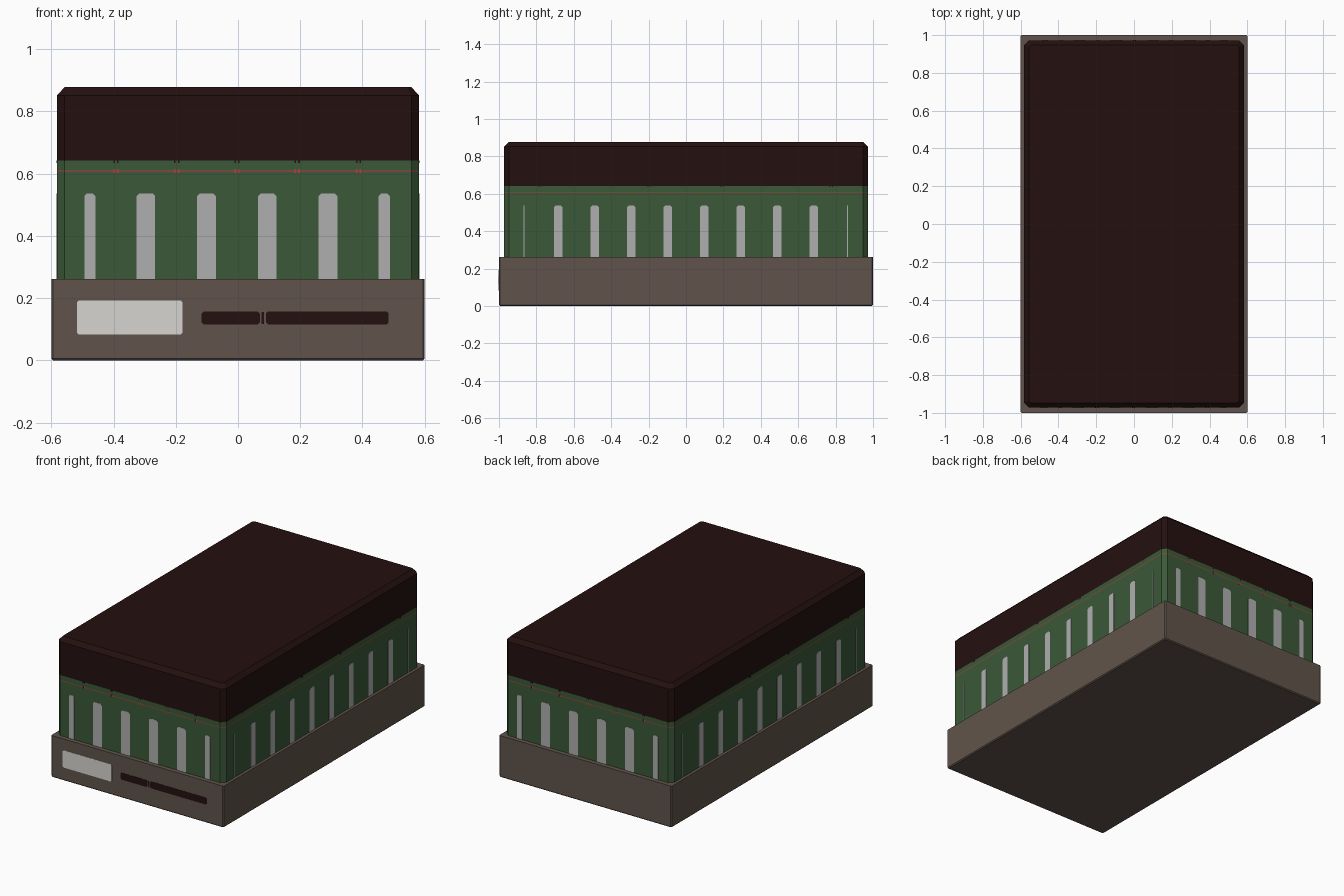
import bpy, bmesh, math

if "Cube" in bpy.data.objects:
    bpy.data.objects.remove(bpy.data.objects["Cube"])

def material(name, rgb):
    m = bpy.data.materials.new(name)
    m.diffuse_color = (*rgb, 1)
    m.use_nodes = True
    m.node_tree.nodes["Principled BSDF"].inputs["Base Color"].default_value = m.diffuse_color
    return m

BROWN = material("tray brown", (0.118, 0.088, 0.069))
GREEN = material("box green", (0.043, 0.099, 0.040))
DARK = material("lid dark maroon", (0.0175, 0.0050, 0.0047))
RED = material("stripe red", (0.50, 0.045, 0.045))
GREY = material("window grey", (0.43, 0.43, 0.43))
WHITE = material("label white", (0.67, 0.66, 0.63))

HX, HY = 0.582, 0.972   # half sizes of the inner box

def finish(bm, name, mats):
    bmesh.ops.recalc_face_normals(bm, faces=bm.faces[:])
    me = bpy.data.meshes.new(name)
    bm.to_mesh(me)
    bm.free()
    for m in mats:
        me.materials.append(m)
    ob = bpy.data.objects.new(name, me)
    bpy.context.collection.objects.link(ob)
    return ob

def octagon(hx, hy, c):
    return [(hx - c, -hy), (hx, -hy + c), (hx, hy - c), (hx - c, hy),
            (-hx + c, hy), (-hx, hy - c), (-hx, -hy + c), (-hx + c, -hy)]

def stack(name, levels, mats, rule):
    """Chamfered box lofted through (z, half x, half y, chamfer) levels."""
    bm = bmesh.new()
    rings = [[bm.verts.new((x, y, z)) for x, y in octagon(hx, hy, c)]
             for z, hx, hy, c in levels]
    bm.faces.new(rings[0])
    bm.faces.new(rings[-1])
    for a, b in zip(rings, rings[1:]):
        for i in range(8):
            j = (i + 1) % 8
            bm.faces.new((a[i], a[j], b[j], b[i]))
    for f in bm.faces:
        f.material_index = rule(f.calc_center_median().z)
    return finish(bm, name, mats)

# Tray with a small bevel along its edges
stack("tray", [(0, 0.594, 0.994, 0.004), (0.006, 0.6, 1, 0.006), (0.262, 0.6, 1, 0.006)],
      [BROWN], lambda z: 0)

# Box: green wall, thin red stripe, dark upper part with bevelled rim
def band(z):
    return 2 if z > 0.642 else 1 if 0.607 < z < 0.611 else 0

stack("box", [(z, HX, HY, 0.025) for z in (0.262, 0.6072, 0.6108, 0.642, 0.852)]
      + [(0.878, HX - 0.025, HY - 0.025, 0.012)],
      [GREEN, RED, DARK], band)

# Flat painted plates, placed on a wall by (u, z) outlines
def plates(name, outlines, mat, angle, dist, thick=0.0015):
    bm = bmesh.new()
    c, s = math.cos(angle), math.sin(angle)
    for pts in outlines:
        rings = [[bm.verts.new((u * c + d * s, u * s - d * c, z)) for u, z in pts]
                 for d in (dist - 0.001, dist + thick)]
        n = len(pts)
        bm.faces.new(rings[0])
        bm.faces.new(rings[1])
        for i in range(n):
            j = (i + 1) % n
            bm.faces.new((rings[0][i], rings[0][j], rings[1][j], rings[1][i]))
    return finish(bm, name, [mat])

def rect(u, w, z0, z1):
    return [(u - w / 2, z0), (u + w / 2, z0), (u + w / 2, z1), (u - w / 2, z1)]

def arch(u, w):
    h, k = w / 2, min(0.009, w / 4)
    return [(u - h, 0.262), (u + h, 0.262), (u + h, 0.537 - k), (u + h - k, 0.537),
            (u - h + k, 0.537), (u - h, 0.537 - k)]

def ticks(us, z0, z1):
    return [rect(u + o, 0.005, z0, z1) for u in us for o in (-0.006, 0.006)]

end_arches = [arch(-0.476, 0.036), arch(0.47, 0.036)] + \
    [arch(-0.296 + 0.195 * i, 0.06) for i in range(4)]
side_arches = [arch(-0.866, 0.007), arch(0.863, 0.007)] + \
    [arch(-0.683 + 0.195 * i, 0.045) for i in range(8)]
end_ticks = [-0.392, -0.197, -0.003, 0.19, 0.387]
side_ticks = [-0.78, -0.197, 0.193, 0.777]

# Four walls: windows, small notches under the lid and marks on the stripe
for i, wall in enumerate(("front", "right", "back", "left")):
    side = i % 2
    a, d = i * math.pi / 2, HX if side else HY
    us = side_ticks if side else end_ticks
    plates(wall + "_windows", side_arches if side else end_arches, GREY, a, d)
    plates(wall + "_lid_notches", ticks(us, 0.635, 0.642), DARK, a, d)
    if not side:
        plates(wall + "_stripe_marks", ticks(us, 0.602, 0.616), RED, a, d)

# Front labels on the tray
def clipped(x0, x1, z0, z1, k):
    return [(x0 + k, z0), (x1 - k, z0), (x1, z0 + k), (x1, z1 - k),
            (x1 - k, z1), (x0 + k, z1), (x0, z1 - k), (x0, z0 + k)]

plates("white_label", [clipped(-0.518, -0.178, 0.083, 0.192, 0.006)], WHITE, 0, 1)
plates("dark_bars", [clipped(-0.117, 0.07, 0.115, 0.158, 0.007),
                     rect(0.08, 0.008, 0.117, 0.155),
                     clipped(0.09, 0.484, 0.115, 0.158, 0.007)], DARK, 0, 1)
